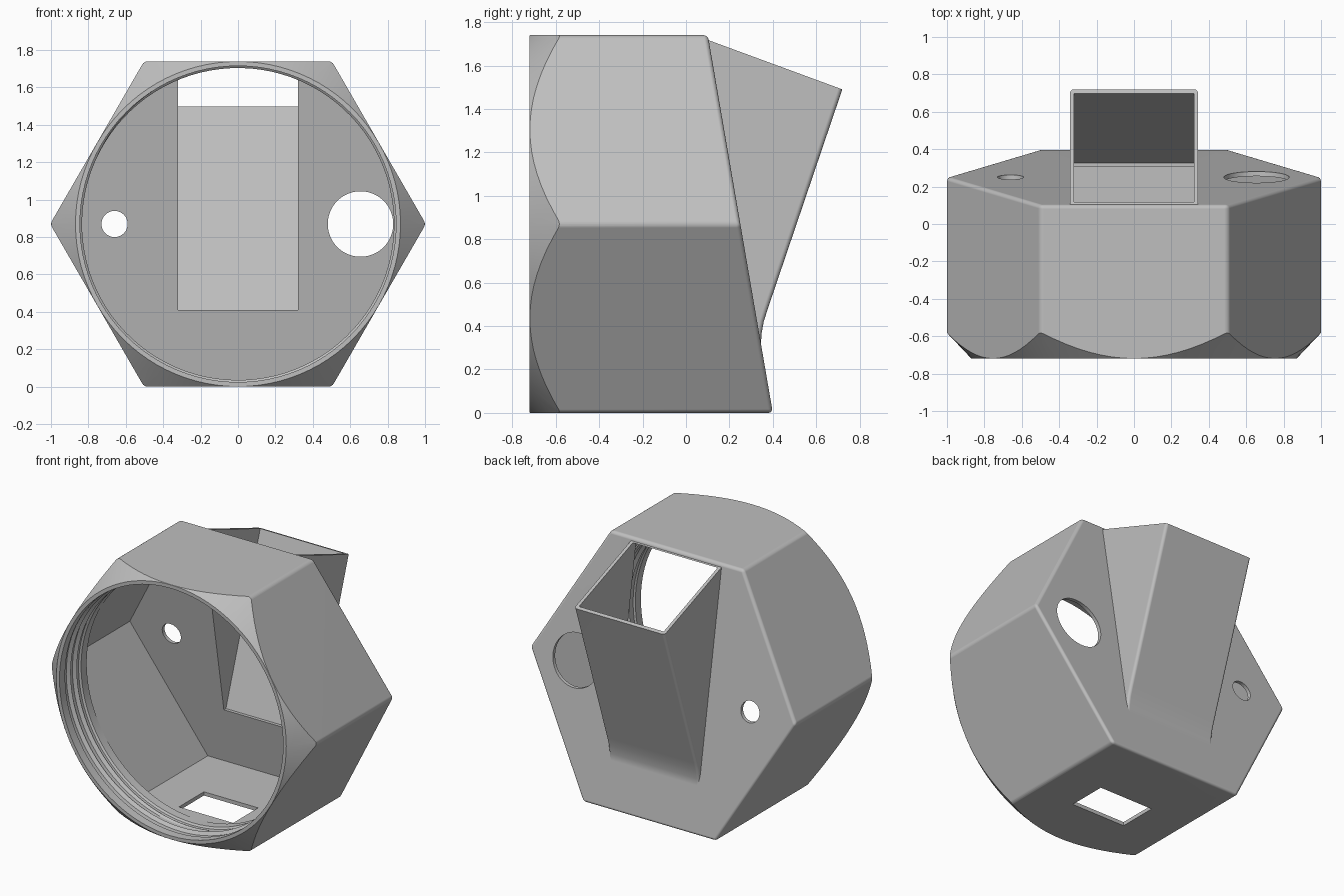
import bpy, bmesh, math
from mathutils import Vector

if "Cube" in bpy.data.objects:
    bpy.data.objects.remove(bpy.data.objects["Cube"], do_unlink=True)

ZC = 0.87          # height of the housing axis
FRONT = -0.72      # front rim plane
WALL = 0.025

grey = bpy.data.materials.new("plain grey")
grey.use_nodes = True
colour = (0.52, 0.52, 0.52, 1)
grey.diffuse_color = colour
grey.node_tree.nodes["Principled BSDF"].inputs["Base Color"].default_value = colour


def back_y(z):
    """Sloping back plane of the housing."""
    return 0.4 - 0.172 * z


def loft(name, rings, round_edge=None, radius=0.02):
    """Solid through matching rings of points, with optional rounded edges."""
    bm = bmesh.new()
    loops = [[bm.verts.new(p) for p in ring] for ring in rings]
    n = len(loops[0])
    for a, b in zip(loops, loops[1:]):
        for i in range(n):
            j = (i + 1) % n
            bm.faces.new((a[i], a[j], b[j], b[i]))
    bm.faces.new(loops[0][::-1])
    bm.faces.new(loops[-1])
    bmesh.ops.recalc_face_normals(bm, faces=bm.faces)
    if round_edge:
        edges = [e for e in bm.edges if round_edge(*[v.co for v in e.verts])]
        bmesh.ops.bevel(bm, geom=edges, offset=radius, segments=4,
                        profile=0.5, affect='EDGES')
    mesh = bpy.data.meshes.new(name)
    bm.to_mesh(mesh)
    bm.free()
    mesh.materials.append(grey)
    ob = bpy.data.objects.new(name, mesh)
    bpy.context.collection.objects.link(ob)
    return ob


def circle(r, y, n=96, x=0):
    return [(x + r * math.cos(math.tau * i / n), y,
             ZC + r * math.sin(math.tau * i / n)) for i in range(n)]


def lathe(name, profile, n=96, x=0):
    return loft(name, [circle(r, y, n, x) for r, y in profile])


def extrude_x(name, outline, half, round_edge=None):
    return loft(name, [[(x, y, z) for y, z in outline] for x in (-half, half)],
                round_edge)


def combine(target, other, operation):
    mod = target.modifiers.new("combine", 'BOOLEAN')
    mod.operation = operation
    mod.solver = 'EXACT'
    mod.object = other
    bpy.ops.object.select_all(action='DESELECT')
    bpy.context.view_layer.objects.active = target
    target.select_set(True)
    bpy.ops.object.modifier_apply(modifier=mod.name)
    bpy.data.objects.remove(other, do_unlink=True)


def hexagon_prism(name, r, front, inset, round_edge=None):
    ring = circle(r, front, 6)
    back = [(x, back_y(z) - inset, z) for x, y, z in ring]
    return loft(name, [ring, back], round_edge)


# Hexagonal housing, front corners turned down to a round rim
housing = hexagon_prism("housing", 1.0045, FRONT, 0,
                        lambda a, b: max(a.y, b.y) > FRONT + 0.1)
combine(housing, lathe("turning", [(0.869, FRONT), (1.002, -0.58),
                                   (1.2, -0.37), (1.2, 0.8)]), 'INTERSECT')

# Wedge-shaped chute on the back, easing into the sloping wall
chute = extrude_x("chute",
                  [(0.05, 1.725), (0.10, 1.718), (0.72, 1.49), (0.377, 0.48),
                   (0.358, 0.42), (0.347, 0.36), (0.346, 0.31), (0.352, 0.27),
                   (0.345, 0.25)], 0.342,
                  lambda a, b: a.x == b.x and a.y + b.y > 0.68 and a.z + b.z < 3.1)
combine(housing, chute, 'UNION')

# Hollow interior and round front bore
combine(housing, hexagon_prism("cavity", 0.975, -0.43, WALL), 'DIFFERENCE')
combine(housing, lathe("bore", [(0.845, FRONT - 0.1), (0.845, -0.66),
                                (0.855, -0.65), (0.855, -0.50),
                                (0.843, -0.49), (0.843, -0.42)]), 'DIFFERENCE')

# Chute passage, open at the top and into the cavity
combine(housing, extrude_x("passage",
                           [(0, 0.41), (0.327, 0.41), (0.766, 1.7),
                            (0.766, 1.9), (0.13, 1.9), (0.13, 1.712),
                            (0, 1.712)], 0.32), 'DIFFERENCE')

# Two round ports through the back wall, rectangular slot in the floor
for x, r in ((0.655, 0.175), (-0.66, 0.07)):
    combine(housing, lathe("port", [(r, 0.1), (r, 0.5)], 64, x), 'DIFFERENCE')
combine(housing, extrude_x("slot", [(-0.345, -0.1), (-0.075, -0.1),
                                    (-0.075, 0.1), (-0.345, 0.1)], 0.205),
        'DIFFERENCE')

# Helical thread ridge inside the bore
rings = []
turns, steps = 1.5, 144
for i in range(steps + 1):
    t = i / steps
    a = math.radians(100) + math.tau * turns * t
    crest = 0.852 - 0.018 * min(1, 10 * t, 10 * (1 - t))
    y = -0.63 + 0.10 * t
    rings.append([Vector((r * math.cos(a), y + dy, ZC + r * math.sin(a)))
                  for r, dy in ((0.858, -0.02), (crest, 0), (0.858, 0.02))])
thread = loft("thread_ridge", rings)

# Smooth curves, crisp edges
for ob in (housing, thread):
    bpy.ops.object.select_all(action='DESELECT')
    bpy.context.view_layer.objects.active = ob
    ob.select_set(True)
    bpy.ops.object.shade_smooth_by_angle(angle=math.radians(30))
    mod = ob.modifiers.new("flat_face_normals", 'WEIGHTED_NORMAL')
    mod.keep_sharp = True
